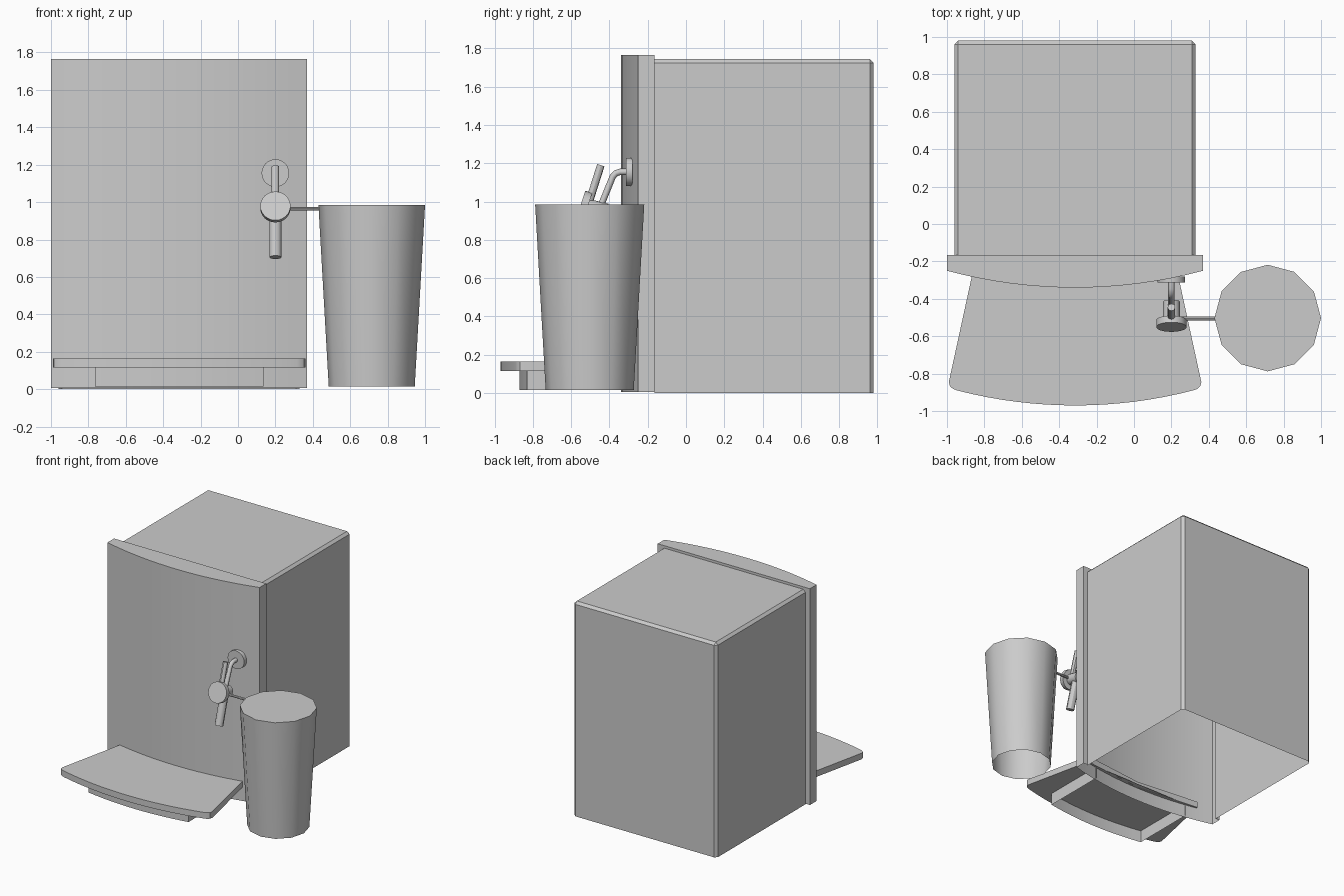
import bpy, bmesh, math
from mathutils import Vector

if "Cube" in bpy.data.objects:
    bpy.data.objects.remove(bpy.data.objects["Cube"])

grey = bpy.data.materials.new("plain_grey")
grey.use_nodes = True
colour = (0.6, 0.6, 0.6, 1)
grey.diffuse_color = colour
grey.node_tree.nodes["Principled BSDF"].inputs["Base Color"].default_value = colour

CX = -0.315  # centre line of the cabinet


def finish(name, bm, angle=30, fix=True):
    if fix:
        bmesh.ops.recalc_face_normals(bm, faces=bm.faces)
    mesh = bpy.data.meshes.new(name)
    bm.to_mesh(mesh)
    bm.free()
    mesh.materials.append(grey)
    ob = bpy.data.objects.new(name, mesh)
    bpy.context.collection.objects.link(ob)
    bpy.ops.object.select_all(action="DESELECT")
    ob.select_set(True)
    bpy.context.view_layer.objects.active = ob
    if angle:
        bpy.ops.object.shade_smooth_by_angle(angle=math.radians(angle))
    return ob


def prism(outline, z0, z1, bottom=True, skip_wall=None):
    """Extrude an xy outline upwards; optionally leave the bottom or one wall open."""
    bm = bmesh.new()
    low = [bm.verts.new((x, y, z0)) for x, y in outline]
    high = [bm.verts.new((x, y, z1)) for x, y in outline]
    n = len(outline)
    for i in range(n):
        j = (i + 1) % n
        if i != skip_wall:
            bm.faces.new((low[i], low[j], high[j], high[i]))
    bm.faces.new(high)
    if bottom:
        bm.faces.new(low[::-1])
    return bm


def front_arc(half, y_end, y_mid, steps=16):
    """Shallow bow from -x to +x, bulging to the front."""
    sag = y_end - y_mid
    r = (half * half + sag * sag) / (2 * sag)
    pts = []
    for i in range(steps + 1):
        x = half * (2 * i / steps - 1)
        pts.append((CX + x, y_mid + r - math.sqrt(r * r - x * x)))
    return pts


def rod(name, a, b, r, sides=12):
    a, b = Vector(a), Vector(b)
    bm = bmesh.new()
    bmesh.ops.create_cone(bm, cap_ends=True, segments=sides, radius1=r, radius2=r,
                          depth=(b - a).length)
    turn = (b - a).to_track_quat("Z", "Y").to_matrix().to_4x4()
    bmesh.ops.transform(bm, matrix=turn, verts=bm.verts)
    bmesh.ops.translate(bm, vec=(a + b) / 2, verts=bm.verts)
    return finish(name, bm)


# Cabinet: hollow housing, open below and towards the front panel
back, join, half, top = 0.98, -0.165, 0.645, 1.745
bm = prism([(CX - half, join), (CX + half, join), (CX + half, back), (CX - half, back)],
           0, top, bottom=False, skip_wall=0)
edges = [e for e in bm.edges if len(e.link_faces) == 2]
bmesh.ops.bevel(bm, geom=edges, offset=0.02, segments=1, affect="EDGES")
finish("cabinet_housing", bm, angle=0)

# Front panel: bowed shell with a back flange around the housing
w, ph = 0.685, 1.765
outline = front_arc(w, -0.25, -0.34) + [(CX + w, join), (CX - w, join)]
bm = prism(outline, 0.005, ph, bottom=False, skip_wall=len(outline) - 2)
for x0, x1, z0, z1 in ((-w, -half, 0.005, ph), (half, w, 0.005, ph), (-half, half, top - 0.02, ph)):
    bm.faces.new([bm.verts.new((CX + x, join, z))
                  for x, z in ((x1, z0), (x0, z0), (x0, z1), (x1, z1))])
bmesh.ops.remove_doubles(bm, verts=bm.verts, dist=0.0001)
finish("front_panel", bm)

# Drip tray: flared plate with bowed front and rounded corners
arc = front_arc(0.63, -0.89, -0.97)
corner = [(0.652, -0.882), (0.669, -0.868), (0.675, -0.845)]
outline = ([(CX - x, y) for x, y in reversed(corner)] + arc
           + [(CX + x, y) for x, y in corner]
           + [(CX + 0.55, -0.27), (CX, -0.33), (CX - 0.55, -0.27)])
finish("drip_tray", prism(outline, 0.115, 0.165))

# Tray base: walls below the tray, open underneath
outline = front_arc(0.45, -0.83, -0.87, 12) + [(CX + 0.45, -0.29), (CX - 0.45, -0.29)]
finish("tray_base", prism(outline, 0.015, 0.116, bottom=False, skip_wall=len(outline) - 2))

# Tap: wall rosette, bent supply pipe, valve, handle and spout
TX = 0.2
rod("tap_rosette", (TX, -0.28, 1.155), (TX, -0.313, 1.155), 0.074, 24)
curve = bpy.data.curves.new("supply_pipe", "CURVE")
curve.dimensions = "3D"
curve.bevel_depth = 0.017
curve.bevel_resolution = 2
curve.use_fill_caps = True
path = curve.splines.new("POLY")
points = [(-0.3, 1.155), (-0.345, 1.155), (-0.367, 1.148), (-0.383, 1.13), (-0.45, 0.965)]
path.points.add(len(points) - 1)
for p, (y, z) in zip(path.points, points):
    p.co = (TX, y, z, 1)
path.use_smooth = True
pipe = bpy.data.objects.new("supply_pipe", curve)
curve.materials.append(grey)
bpy.context.collection.objects.link(pipe)

rod("valve_disc", (TX, -0.515, 0.968), (TX, -0.551, 0.98), 0.081, 24)
rod("valve_body", (TX, -0.415, 0.945), (TX, -0.52, 0.97), 0.045, 16)
rod("tap_handle", (TX, -0.515, 0.97), (TX, -0.445, 1.19), 0.02)
rod("tap_spout", (TX, -0.45, 0.97), (TX, -0.53, 0.705), 0.032)
rod("cup_arm", (TX, -0.505, 0.965), (0.45, -0.505, 0.965), 0.01, 8)

# Cup: tapered twelve-sided beaker, closed above and open below
bm = bmesh.new()
bmesh.ops.create_cone(bm, cap_ends=True, segments=12, radius1=0.23, radius2=0.285, depth=0.97)
bmesh.ops.translate(bm, vec=(0.715, -0.503, 0.5), verts=bm.verts)
bottom = [f for f in bm.faces if f.normal.z < -0.9]
bmesh.ops.delete(bm, geom=bottom, context="FACES_ONLY")
finish("cup", bm, angle=40)
